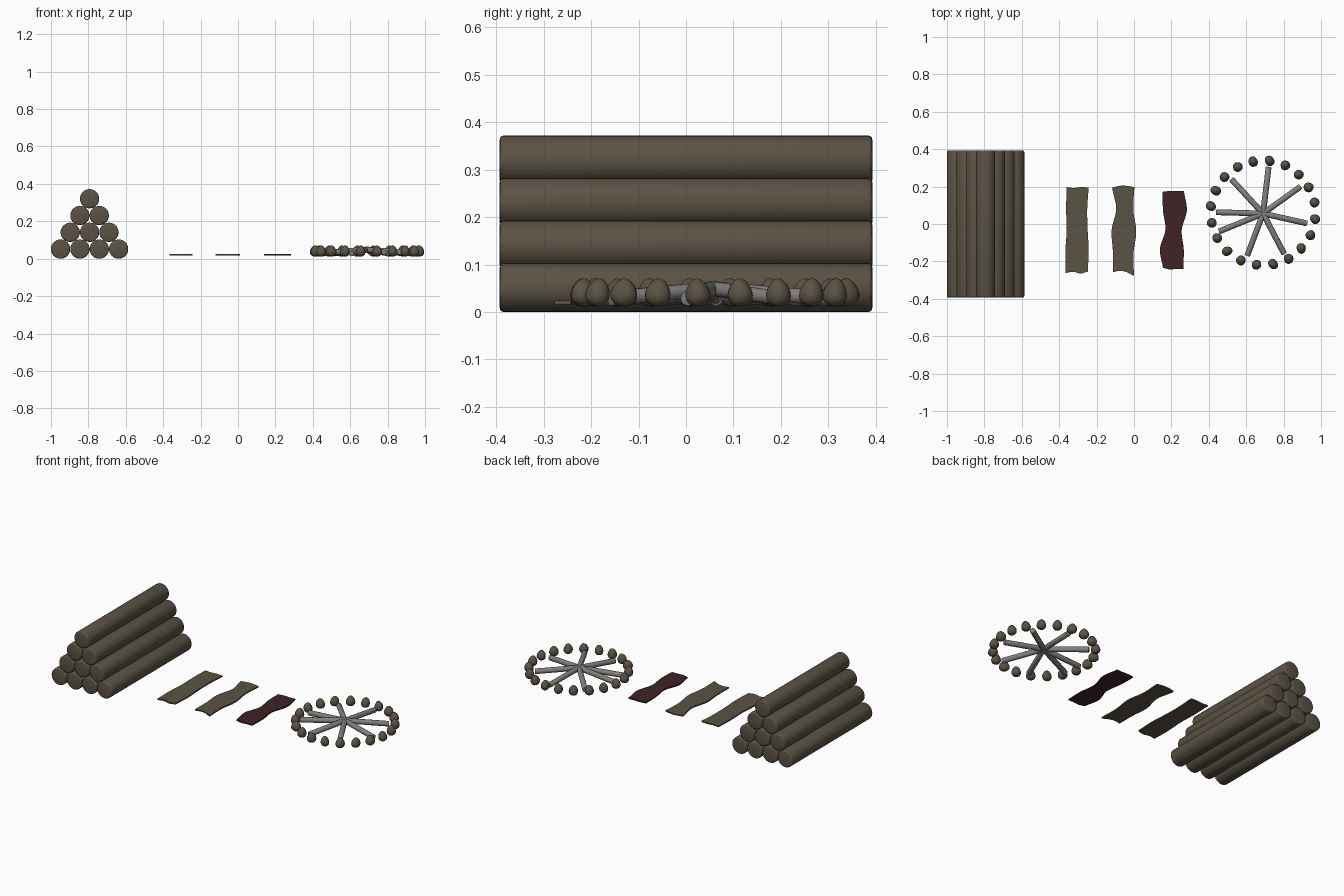
import bpy, bmesh, math, random
from mathutils import Vector

if "Cube" in bpy.data.objects:
    bpy.data.objects.remove(bpy.data.objects["Cube"])

random.seed(4)


def material(name, rgb):
    m = bpy.data.materials.new(name)
    m.diffuse_color = (*rgb, 1)
    m.use_nodes = True
    m.node_tree.nodes["Principled BSDF"].inputs["Base Color"].default_value = m.diffuse_color
    return m


BROWN = material("bark brown", (0.105, 0.084, 0.058))
RED = material("dark red", (0.050, 0.016, 0.019))
GREY = material("ash grey", (0.22, 0.215, 0.205))


def finish(name, bm, mat, smooth=True):
    bmesh.ops.recalc_face_normals(bm, faces=bm.faces)
    me = bpy.data.meshes.new(name)
    bm.to_mesh(me)
    bm.free()
    me.materials.append(mat)
    ob = bpy.data.objects.new(name, me)
    bpy.context.collection.objects.link(ob)
    if smooth:
        bpy.ops.object.select_all(action='DESELECT')
        ob.select_set(True)
        bpy.context.view_layer.objects.active = ob
        bpy.ops.object.shade_smooth_by_angle(angle=math.radians(35))
    return ob


def rod(name, a, b, r, mat, sides, bevel):
    """Round bar from a to b with softened end rims."""
    a, b = Vector(a), Vector(b)
    d = b - a
    bm = bmesh.new()
    bmesh.ops.create_cone(bm, cap_ends=True, segments=sides, radius1=r, radius2=r, depth=d.length)
    if bevel:
        rims = [e for e in bm.edges if abs(e.verts[0].co.z - e.verts[1].co.z) < 1e-5]
        bmesh.ops.bevel(bm, geom=rims, offset=bevel, segments=3, profile=0.5, affect='EDGES')
    ob = finish(name, bm, mat)
    ob.location = (a + b) / 2
    ob.rotation_euler = d.to_track_quat('Z', 'Y').to_euler()


# Log pile: rows of 4, 3, 2, 1
R, STEP = 0.0515, 0.1035
for row in range(4):
    for i in range(4 - row):
        x = -0.7935 + (i - (3 - row) / 2) * STEP
        z = R + row * 0.0897
        rod(f"log_{row}_{i}", (x, -0.393, z), (x, 0.393, z), R, BROWN, 32, 0.009)


def spline(vals, t):
    """Smooth interpolation through evenly spaced values."""
    n = len(vals) - 1
    i = min(int(t * n), n - 1)
    f = t * n - i
    p = [vals[max(0, min(n, i + k))] for k in (-1, 0, 1, 2)]
    return 0.5 * (2 * p[1] + (p[2] - p[0]) * f + (2 * p[0] - 5 * p[1] + 4 * p[2] - p[3]) * f * f
                  + (3 * p[1] - p[0] - 3 * p[2] + p[3]) * f ** 3)


def strip(name, left, right, bottom, top, mat):
    """Flat strip with wavy edges, given as edge values along its sides."""
    n = 16
    pts = []
    for k in range(n + 1):
        t = k / n
        pts.append((spline(right, t), bottom[-1] + t * (top[-1] - bottom[-1])))
    for k in range(1, 8):
        t = 1 - k / 8
        pts.append((left[-1] + t * (right[-1] - left[-1]), spline(top, t)))
    for k in range(n + 1):
        t = 1 - k / n
        pts.append((spline(left, t), bottom[0] + t * (top[0] - bottom[0])))
    for k in range(1, 8):
        t = k / 8
        pts.append((left[0] + t * (right[0] - left[0]), spline(bottom, t)))
    bm = bmesh.new()
    f = bm.faces.new([bm.verts.new((x, y, 0.016)) for x, y in pts])
    ext = bmesh.ops.extrude_face_region(bm, geom=[f])
    bmesh.ops.translate(bm, vec=(0, 0, 0.008),
                        verts=[v for v in ext["geom"] if isinstance(v, bmesh.types.BMVert)])
    finish(name, bm, mat, False)


# Three strips (edges listed from bottom to top, ends from left to right)
strip("strip_left", [-0.365, -0.367, -0.36, -0.363, -0.36], [-0.247, -0.242, -0.248, -0.25, -0.243],
      [-0.262, -0.255, -0.265, -0.255], [0.197, 0.193, 0.198, 0.195], BROWN)
strip("strip_middle", [-0.113, -0.113, -0.12, -0.095, -0.117], [0, -0.003, 0.012, -0.004, 0.002],
      [-0.258, -0.25, -0.258, -0.277], [0.195, 0.204, 0.204, 0.197], BROWN)
strip("strip_red", [0.155, 0.138, 0.168, 0.155, 0.153], [0.264, 0.266, 0.255, 0.283, 0.267],
      [-0.235, -0.243, -0.24, -0.24], [0.172, 0.177, 0.175, 0.177], RED)

# Ring of twenty egg-shaped stones
CX, CY = 0.69, 0.06
for k in range(20):
    a = math.radians(11 + 18 * k)
    bm = bmesh.new()
    bmesh.ops.create_uvsphere(bm, u_segments=16, v_segments=10, radius=1)
    spin, ph = random.uniform(0, 6.28), random.uniform(0, 6.28)
    for v in bm.verts:
        c = v.co
        w = (1 - 0.22 * c.z) * (1 + 0.06 * math.sin(3 * c.x + ph))
        v.co = (c.x * 0.027 * w, c.y * 0.025 * w, c.z * 0.030)
    ob = finish(f"stone_{k}", bm, BROWN)
    ob.location = (CX + 0.28 * math.cos(a), CY + 0.28 * math.sin(a), 0.041)
    ob.rotation_euler = (random.uniform(-.15, .15), random.uniform(-.15, .15), spin)

# Sticks meeting in the middle of the ring, outer ends lower
ENDS = [(0.72, 0.305), (0.89, 0.2), (0.925, 0.003), (0.803, -0.16),
        (0.605, -0.17), (0.455, -0.04), (0.44, 0.063), (0.52, 0.24)]
for k, (x, y) in enumerate(ENDS):
    d = Vector((x - 0.69, y - 0.056, 0)).normalized() * 0.012
    rod(f"stick_{k}", (0.69 - d.x, 0.056 - d.y, 0.050), (x, y, 0.028), 0.0155, GREY, 12, 0.002)
